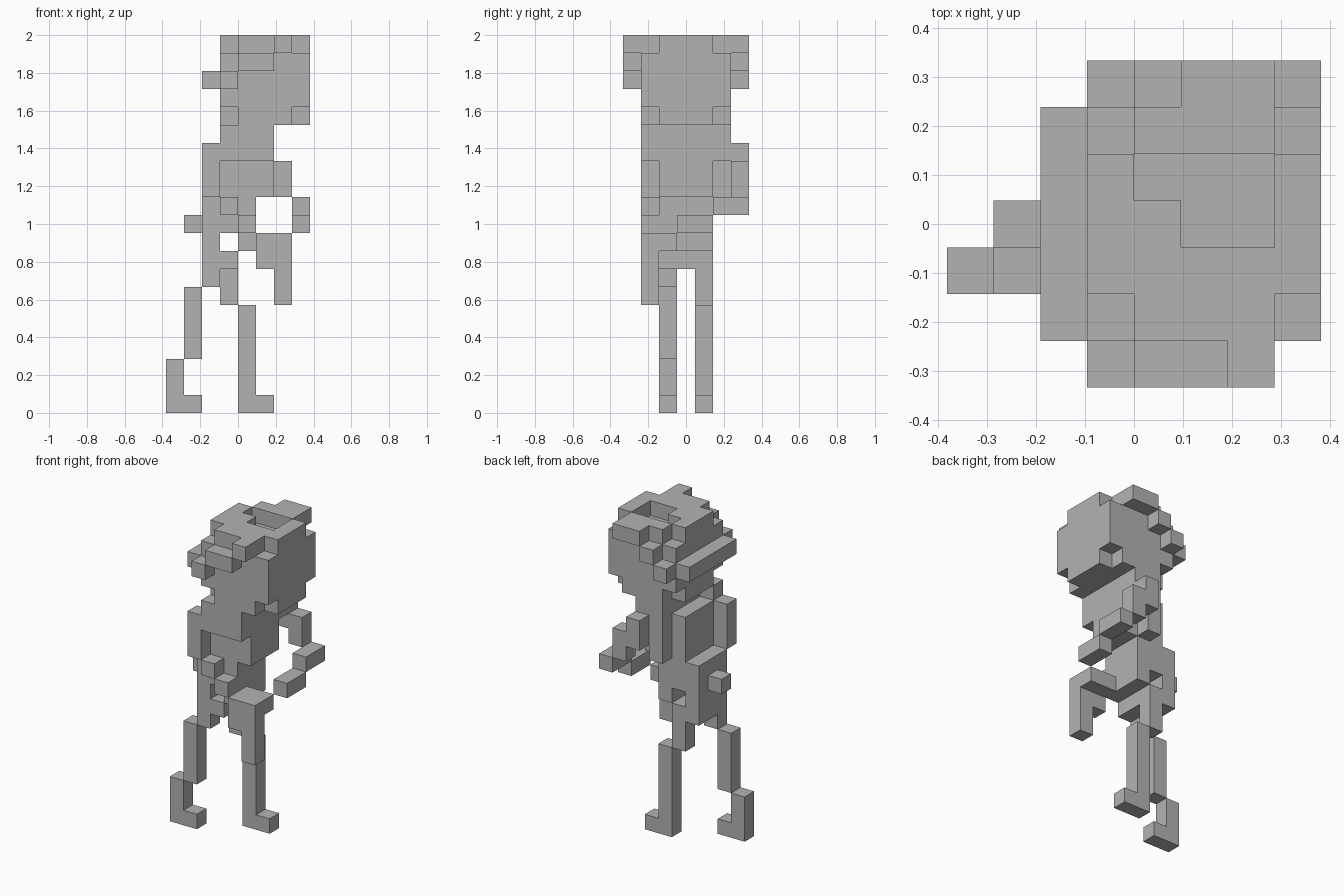
import bpy
import bmesh
import math
from mathutils import Vector

UNIT = 2 / 21
ORIGIN = Vector((-4, -3.5, 0))

cube = bpy.data.objects.get("Cube")
if cube:
    bpy.data.objects.remove(cube, do_unlink=True)

grey = bpy.data.materials.new("plain_grey")
grey.use_nodes = True
colour = (0.45, 0.45, 0.45, 1)
grey.diffuse_color = colour
grey.node_tree.nodes["Principled BSDF"].inputs["Base Color"].default_value = colour

owner = {}  # block cell -> part name


def block(part, xs, ys, zs):
    """Fill a box of cells; each range is (start, end)."""
    for x in range(*xs):
        for y in range(*ys):
            for z in range(*zs):
                owner.setdefault((x, y, z), part)


def carve(xs, ys, zs):
    for x in range(*xs):
        for y in range(*ys):
            for z in range(*zs):
                owner.pop((x, y, z), None)


# Head with clipped corners at the front and back, and an opening in the crown
block("head", (3, 8), (1, 6), (16, 21))
for x in (3, 7):
    for y in (1, 5):
        for z in (16, 20):
            carve((x, x + 1), (y, y + 1), (z, z + 1))
carve((4, 7), (3, 5), (20, 21))
block("head", (4, 5), (3, 4), (20, 21))

# Sloping headband
block("headband", (2, 3), (1, 6), (18, 19))
for y in (0, 6):
    block("headband", (3, 4), (y, y + 1), (18, 19))
    block("headband", (4, 5), (y, y + 1), (19, 20))
    block("headband", (6, 7), (y, y + 1), (20, 21))
block("headband", (5, 6), (0, 1), (19, 20))
block("headband", (5, 6), (6, 7), (20, 21))

# Torso and twisted shoulders
block("torso", (3, 6), (2, 5), (12, 15))
block("torso", (4, 6), (2, 5), (15, 16))
block("shoulders", (3, 6), (1, 2), (14, 16))
block("shoulders", (4, 6), (5, 6), (14, 16))
block("shoulders", (4, 5), (5, 6), (12, 14))

# Arm swung forward
block("forward_arm", (5, 6), (6, 7), (13, 15))
block("forward_arm", (6, 7), (6, 7), (12, 14))
block("forward_arm", (7, 8), (5, 7), (11, 12))
block("forward_hand", (7, 8), (3, 5), (10, 11))

# Arm held back
block("back_arm", (2, 3), (1, 2), (12, 15))
block("back_arm", (3, 4), (1, 2), (11, 12))
block("back_hand", (4, 5), (1, 2), (10, 11))

# Pelvis and tail
block("pelvis", (2, 5), (2, 5), (10, 12))
block("pelvis", (2, 3), (2, 5), (8, 10))
block("pelvis", (4, 5), (2, 5), (9, 10))
block("pelvis", (3, 4), (2, 5), (8, 9))
block("tail", (1, 2), (3, 4), (10, 11))

# Raised flap in front of the hip
block("raised_thigh", (5, 7), (1, 3), (9, 10))
block("raised_thigh", (5, 6), (1, 2), (8, 9))
block("raised_thigh", (6, 7), (1, 2), (6, 9))

# Trailing leg
block("trailing_leg", (2, 3), (2, 3), (7, 8))
block("trailing_leg", (1, 2), (2, 3), (3, 7))
block("trailing_leg", (0, 1), (2, 3), (1, 3))
block("trailing_foot", (0, 2), (2, 3), (0, 1))

# Standing leg
block("standing_leg", (3, 4), (4, 5), (6, 8))
block("standing_leg", (4, 5), (4, 5), (1, 6))
block("standing_foot", (4, 6), (4, 5), (0, 1))


def build(part):
    """Skin a part's cells, leaving out faces shared with other cells."""
    bm = bmesh.new()
    for cell in [c for c, p in owner.items() if p == part]:
        centre = Vector(cell) + Vector((0.5, 0.5, 0.5))
        for axis in range(3):
            for sign in (-1, 1):
                n = Vector((0, 0, 0))
                n[axis] = sign
                if tuple(int(a + b) for a, b in zip(cell, n)) in owner:
                    continue
                u = Vector((0, 0, 0))
                u[(axis + 1) % 3] = 0.5
                v = n.cross(u)
                mid = centre + n / 2
                ring = [mid - u - v, mid + u - v, mid + u + v, mid - u + v]
                bm.faces.new([bm.verts.new((p + ORIGIN) * UNIT) for p in ring])
    bmesh.ops.remove_doubles(bm, verts=bm.verts[:], dist=UNIT / 100)
    bmesh.ops.dissolve_limit(bm, angle_limit=math.radians(1),
                             verts=bm.verts[:], edges=bm.edges[:])
    mesh = bpy.data.meshes.new(part)
    bm.to_mesh(mesh)
    bm.free()
    mesh.materials.append(grey)
    bpy.context.collection.objects.link(bpy.data.objects.new(part, mesh))


for name in dict.fromkeys(owner.values()):
    build(name)
